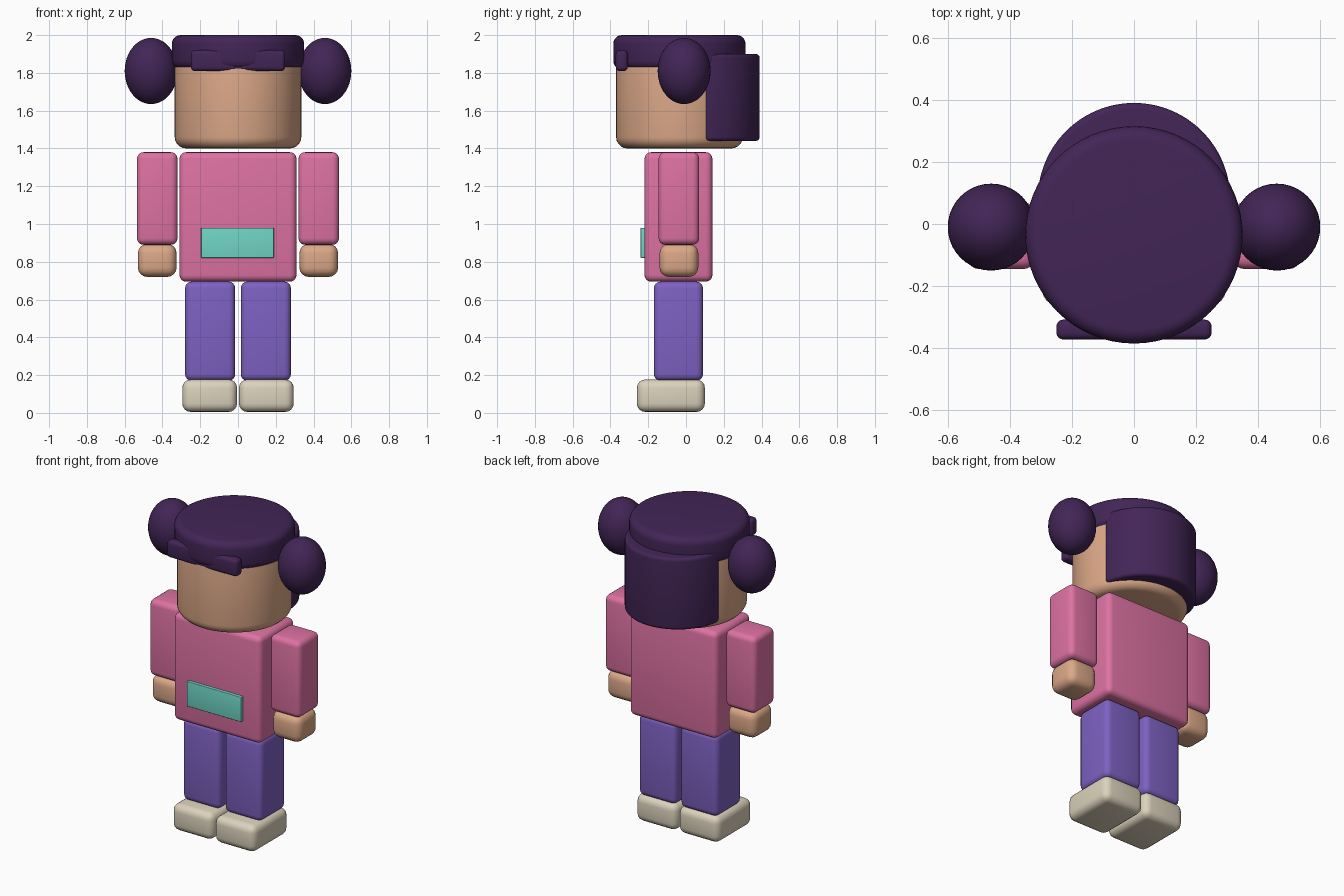
import bpy, bmesh, math
from mathutils import Vector, Matrix

cube = bpy.data.objects.get("Cube")
if cube:
    bpy.data.objects.remove(cube, do_unlink=True)


def material(name, rgb):
    """Flat colour from 8-bit display values, stored linear."""
    col = [((c / 255 + 0.055) / 1.055) ** 2.4 for c in rgb] + [1]
    m = bpy.data.materials.new(name)
    m.use_nodes = True
    m.diffuse_color = col
    bsdf = m.node_tree.nodes["Principled BSDF"]
    bsdf.inputs["Base Color"].default_value = col
    bsdf.inputs["Roughness"].default_value = 0.8
    return m


skin = material("skin", (220, 168, 136))
hair = material("dark_plum_hair", (66, 37, 86))
pink = material("pink_shirt", (222, 114, 163))
purple = material("purple_trousers", (126, 97, 194))
teal = material("teal_pocket", (112, 214, 198))
cream = material("cream_shoes", (220, 210, 188))


def finish(name, bm, mat, bevel=0, segments=4):
    """Round the sharp edges, then make a smooth-shaded object."""
    if bevel:
        sharp = [e for e in bm.edges if e.calc_face_angle(0) > math.radians(40)]
        bmesh.ops.bevel(bm, geom=sharp, offset=bevel, segments=segments,
                        profile=0.5, affect='EDGES', clamp_overlap=True)
    bmesh.ops.recalc_face_normals(bm, faces=bm.faces)
    mesh = bpy.data.meshes.new(name)
    bm.to_mesh(mesh)
    bm.free()
    mesh.materials.append(mat)
    ob = bpy.data.objects.new(name, mesh)
    bpy.context.collection.objects.link(ob)
    bpy.ops.object.select_all(action='DESELECT')
    ob.select_set(True)
    bpy.context.view_layer.objects.active = ob
    bpy.ops.object.shade_smooth_by_angle(angle=math.radians(35))
    return ob


def box(name, mat, x, y, z, bevel):
    """Rounded box from its x, y and z ranges."""
    bm = bmesh.new()
    bmesh.ops.create_cube(bm, size=1)
    for v in bm.verts:
        v.co = Vector([(r[0] + r[1]) / 2 + c * (r[1] - r[0])
                       for c, r in zip(v.co, (x, y, z))])
    return finish(name, bm, mat, bevel)


def drum(name, mat, radius, y, z, bevel):
    """Upright rounded cylinder."""
    bm = bmesh.new()
    bmesh.ops.create_cone(bm, cap_ends=True, segments=64, radius1=radius,
                          radius2=radius, depth=z[1] - z[0],
                          matrix=Matrix.Translation((0, y, sum(z) / 2)))
    return finish(name, bm, mat, bevel, 5)


# Head and cap of hair
drum("head", skin, 0.335, -0.035, (1.4, 1.9), 0.06)
drum("hair_cap", hair, 0.35, -0.035, (1.82, 2.0), 0.045)
box("fringe", hair, (-0.25, 0.25), (-0.372, -0.308), (1.81, 1.92), 0.022)

# Back hair: half drum behind the head
bm = bmesh.new()
radius, y_mid, steps = 0.31, 0.08, 40
start = math.asin(0.02 / radius)
angles = [start + (math.pi - 2 * start) * i / steps for i in range(steps + 1)]
outline = [bm.verts.new((radius * math.cos(a), y_mid + radius * math.sin(a), 1.44))
           for a in angles]
base = bm.faces.new(outline)
top = bmesh.ops.extrude_face_region(bm, geom=[base])["geom"]
bmesh.ops.translate(bm, vec=(0, 0, 0.46),
                    verts=[g for g in top if isinstance(g, bmesh.types.BMVert)])
bmesh.ops.recalc_face_normals(bm, faces=bm.faces)
finish("back_hair", bm, hair, 0.045, 5)

# Torso with pocket
box("torso", pink, (-0.31, 0.31), (-0.22, 0.14), (0.695, 1.38), 0.035)
box("pocket", teal, (-0.195, 0.19), (-0.24, -0.2), (0.82, 0.98), 0.004)

# Mirrored parts: name, colour, x, y and z ranges, rounding
pairs = [
    ("arm", pink, (0.32, 0.535), (-0.145, 0.07), (0.89, 1.38), 0.035),
    ("hand", skin, (0.325, 0.53), (-0.14, 0.065), (0.72, 0.895), 0.05),
    ("leg", purple, (0.015, 0.28), (-0.17, 0.09), (0.17, 0.695), 0.035),
    ("shoe", cream, (0.005, 0.295), (-0.26, 0.1), (0.005, 0.177), 0.045),
]
for side, s in (("left", 1), ("right", -1)):
    for part, mat, x, y, z, bevel in pairs:
        box(f"{side}_{part}", mat, sorted(s * c for c in x), y, z, bevel)
    # Side buns
    bm = bmesh.new()
    bmesh.ops.create_uvsphere(bm, u_segments=40, v_segments=24, radius=1,
                              matrix=Matrix.Translation((s * 0.46, -0.01, 1.81))
                              @ Matrix.Diagonal((0.14, 0.14, 0.175, 1)))
    finish(f"{side}_bun", bm, hair)
